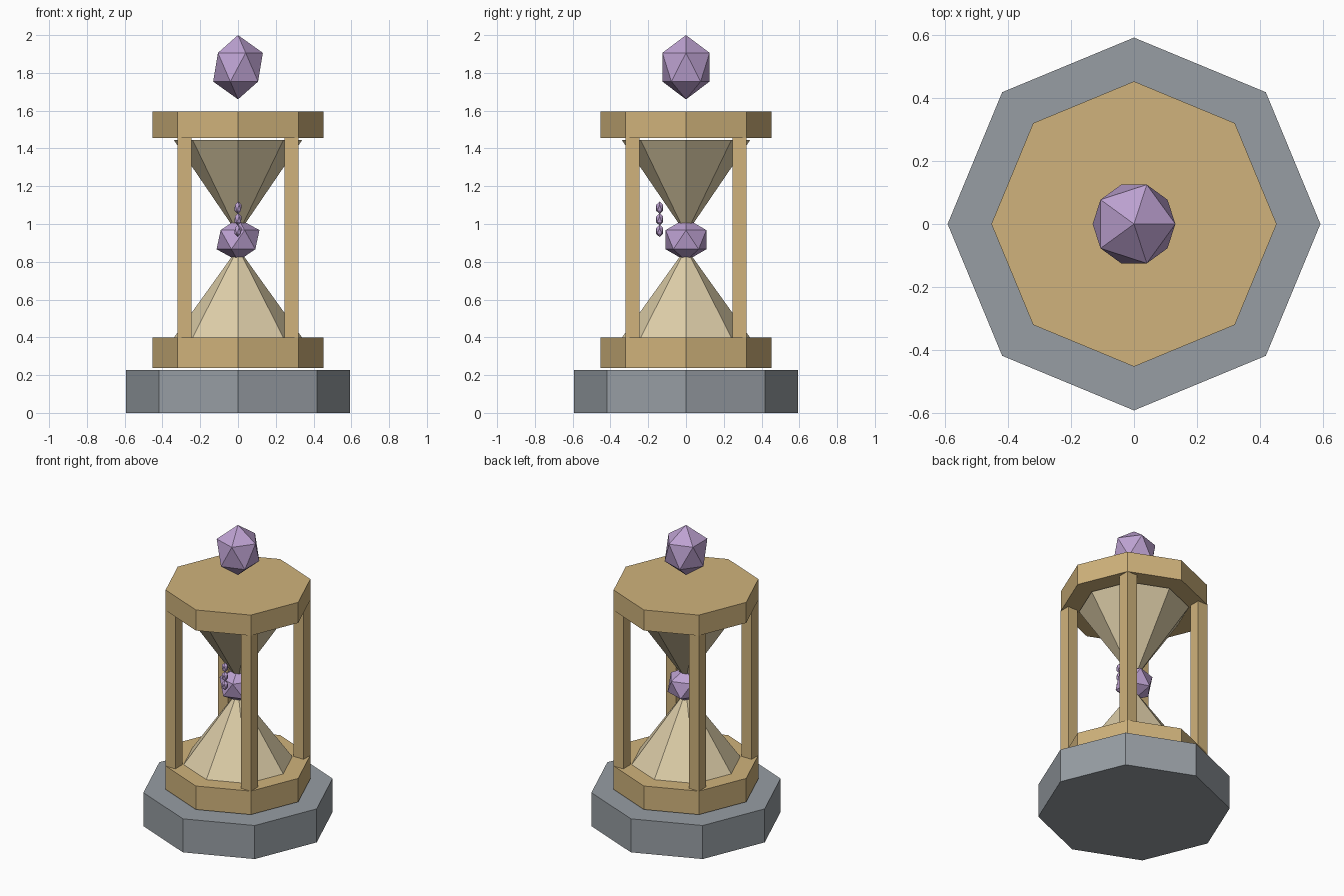
import bpy, bmesh, math
from mathutils import Matrix

if "Cube" in bpy.data.objects:
    bpy.data.objects.remove(bpy.data.objects["Cube"])


def material(name, rgb):
    m = bpy.data.materials.new(name)
    m.diffuse_color = (*rgb, 1)
    m.use_nodes = True
    m.node_tree.nodes["Principled BSDF"].inputs["Base Color"].default_value = m.diffuse_color
    return m


STONE = material("grey stone", (0.31, 0.34, 0.37))
WOOD = material("tan wood", (0.63, 0.45, 0.20))
SAND = material("pale sand", (0.72, 0.61, 0.39))
CRYSTAL = material("violet crystal", (0.51, 0.36, 0.64))


def finish(bm, name, mat):
    bmesh.ops.recalc_face_normals(bm, faces=bm.faces)
    mesh = bpy.data.meshes.new(name)
    bm.to_mesh(mesh)
    bm.free()
    mesh.materials.append(mat)
    ob = bpy.data.objects.new(name, mesh)
    bpy.context.collection.objects.link(ob)
    return ob


def octagon(name, r_low, r_high, z0, z1, mat):
    """Eight-sided prism or cone with corners on the x and y axes."""
    bm = bmesh.new()
    rings = [[bm.verts.new((r * math.cos(i * math.pi / 4), r * math.sin(i * math.pi / 4), z))
              for i in range(8)] for r, z in ((r_low, z0), (r_high, z1))]
    for i in range(8):
        j = (i + 1) % 8
        bm.faces.new((rings[0][i], rings[0][j], rings[1][j], rings[1][i]))
    bm.faces.new(rings[0][::-1])
    bm.faces.new(rings[1])
    return finish(bm, name, mat)


def gem(name, centre, r, rz):
    """Icosahedron stretched along z."""
    bm = bmesh.new()
    bmesh.ops.create_icosphere(bm, subdivisions=1, radius=1,
                               matrix=Matrix.Translation(centre) @ Matrix.Diagonal((r, r, rz, 1)))
    return finish(bm, name, CRYSTAL)


# Stone foot and wooden end plates
octagon("stone_base", 0.592, 0.592, 0, 0.228, STONE)
octagon("lower_plate", 0.453, 0.453, 0.238, 0.398, WOOD)
octagon("upper_plate", 0.453, 0.453, 1.455, 1.595, WOOD)

# Four square posts
for sx in (-1, 1):
    for sy in (-1, 1):
        bm = bmesh.new()
        bmesh.ops.create_cube(bm, size=1, matrix=Matrix.Translation((sx * 0.284, sy * 0.284, 0.925))
                              @ Matrix.Diagonal((0.075, 0.075, 1.07, 1)))
        finish(bm, f"post_{'right' if sx > 0 else 'left'}_{'back' if sy > 0 else 'front'}", WOOD)

# Hourglass bulbs
octagon("lower_bulb", 0.34, 0.02, 0.398, 0.845, SAND)
octagon("upper_bulb", 0.03, 0.34, 0.99, 1.445, SAND)

# Crystals
gem("floating_crystal", (0, 0, 1.83), 0.147, 0.17)
gem("neck_crystal", (0, 0, 0.917), 0.127, 0.113)
for i in range(3):
    gem(f"small_crystal_{i + 1}", (0, -0.14, 0.964 + i * 0.061), 0.022, 0.033)
